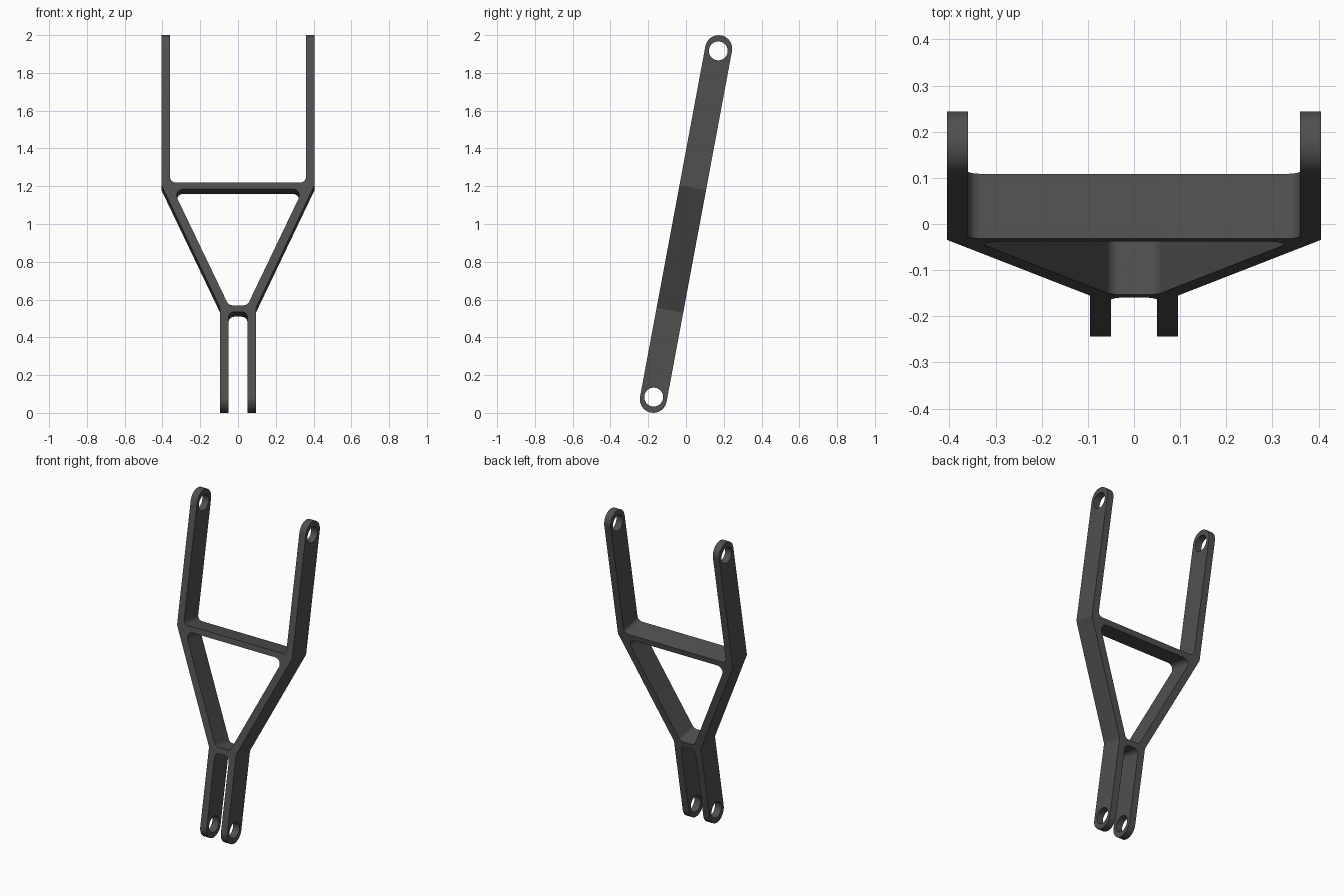
import bpy, bmesh, math
from mathutils import Matrix, Vector

if "Cube" in bpy.data.objects:
    bpy.data.objects.remove(bpy.data.objects["Cube"])

TILT = math.radians(10.56)   # lean of the whole fork
HALF = 0.944                 # centre to the end-cap centre, along the fork
RAD = 0.0715                 # half depth of the bars
HOLE_R = 0.05
HOLE_S = 0.932


def fillet(points, steps=8):
    """Closed outline from (x, y, radius) corners, rounding those with a radius."""
    out = []
    n = len(points)
    for i, (x, y, r) in enumerate(points):
        p = Vector((x, y))
        if r == 0:
            out.append(p)
            continue
        a = (Vector(points[i - 1][:2]) - p).normalized()
        b = (Vector(points[(i + 1) % n][:2]) - p).normalized()
        half = a.angle(b) / 2
        c = p + (a + b).normalized() * (r / math.sin(half))
        v0 = p + a * (r / math.tan(half)) - c
        v1 = p + b * (r / math.tan(half)) - c
        sweep = v0.angle_signed(v1)      # clockwise positive
        for k in range(steps + 1):
            out.append(c + Matrix.Rotation(-sweep * k / steps, 2) @ v0)
    return out


def arc(cx, cy, r, start, end, steps):
    return [Vector((cx + r * math.cos(start + (end - start) * k / steps),
                    cy + r * math.sin(start + (end - start) * k / steps)))
            for k in range(steps + 1)]


def slab(name, outlines, depth, frame):
    """Filled 2D outlines (inner ones become holes) extruded to +-depth."""
    cu = bpy.data.curves.new(name, 'CURVE')
    cu.dimensions = '2D'
    cu.fill_mode = 'BOTH'
    cu.extrude = depth
    for pts in outlines:
        sp = cu.splines.new('POLY')
        sp.points.add(len(pts) - 1)
        for q, p in zip(sp.points, pts):
            q.co = (p.x, p.y, 0, 1)
        sp.use_cyclic_u = True
    tmp = bpy.data.objects.new(name + "_outline", cu)
    me = bpy.data.meshes.new_from_object(tmp)
    bpy.data.objects.remove(tmp)
    bm = bmesh.new()
    bm.from_mesh(me)
    bmesh.ops.remove_doubles(bm, verts=bm.verts, dist=1e-5)
    bmesh.ops.transform(bm, matrix=frame, verts=bm.verts)
    bmesh.ops.recalc_face_normals(bm, faces=bm.faces)
    bm.to_mesh(me)
    bm.free()
    ob = bpy.data.objects.new(name, me)
    bpy.context.collection.objects.link(ob)
    return ob


# Front profile: upper fork, diagonals, lower clevis (right half, then mirrored)
END = 1.1
right = [(0.36, 0.21, 0.03), (0.36, END, 0), (0.405, END, 0), (0.405, 0.195, 0),
         (0.095, -0.464, 0), (0.095, -END, 0), (0.05, -END, 0), (0.05, -0.486, 0.03)]
outer = fillet(right + [(-x, y, r) for x, y, r in reversed(right)])
# Triangular window between the diagonals
window = fillet([(0.345, 0.175, 0.035), (0.05, -0.451, 0.03),
                 (-0.05, -0.451, 0.03), (-0.345, 0.175, 0.035)])
fork = slab("fork", [outer, window], 0.12,
            Matrix(((1, 0, 0, 0), (0, 0, -1, 0), (0, 1, 0, 0), (0, 0, 0, 1))))

# Side profile: round-ended bar with a pin hole at each end
capsule = arc(0, HALF, RAD, 0, math.pi, 24) + arc(0, -HALF, RAD, math.pi, 2 * math.pi, 24)
holes = [arc(0, s * HOLE_S, HOLE_R, 0, 2 * math.pi, 32)[:-1] for s in (1, -1)]
side = slab("side_profile", [capsule] + holes, 0.6,
            Matrix(((0, 0, 1, 0), (1, 0, 0, 0), (0, 1, 0, 0), (0, 0, 0, 1))))
side.hide_render = True

# Keep what both profiles share
mod = fork.modifiers.new("side_cut", 'BOOLEAN')
mod.operation = 'INTERSECT'
mod.solver = 'EXACT'
mod.object = side
bpy.context.view_layer.objects.active = fork
fork.select_set(True)
bpy.ops.object.modifier_apply(modifier=mod.name)
bpy.data.objects.remove(side)

# Lean the fork back and stand it on the ground
fork.data.transform(Matrix.Translation((0, 0, 1)) @ Matrix.Rotation(-TILT, 4, 'X'))

mat = bpy.data.materials.new("dark_grey_metal")
mat.diffuse_color = (0.08, 0.08, 0.08, 1)
mat.use_nodes = True
mat.node_tree.nodes["Principled BSDF"].inputs["Base Color"].default_value = mat.diffuse_color
fork.data.materials.clear()
fork.data.materials.append(mat)
bpy.ops.object.shade_smooth_by_angle(angle=math.radians(20))
